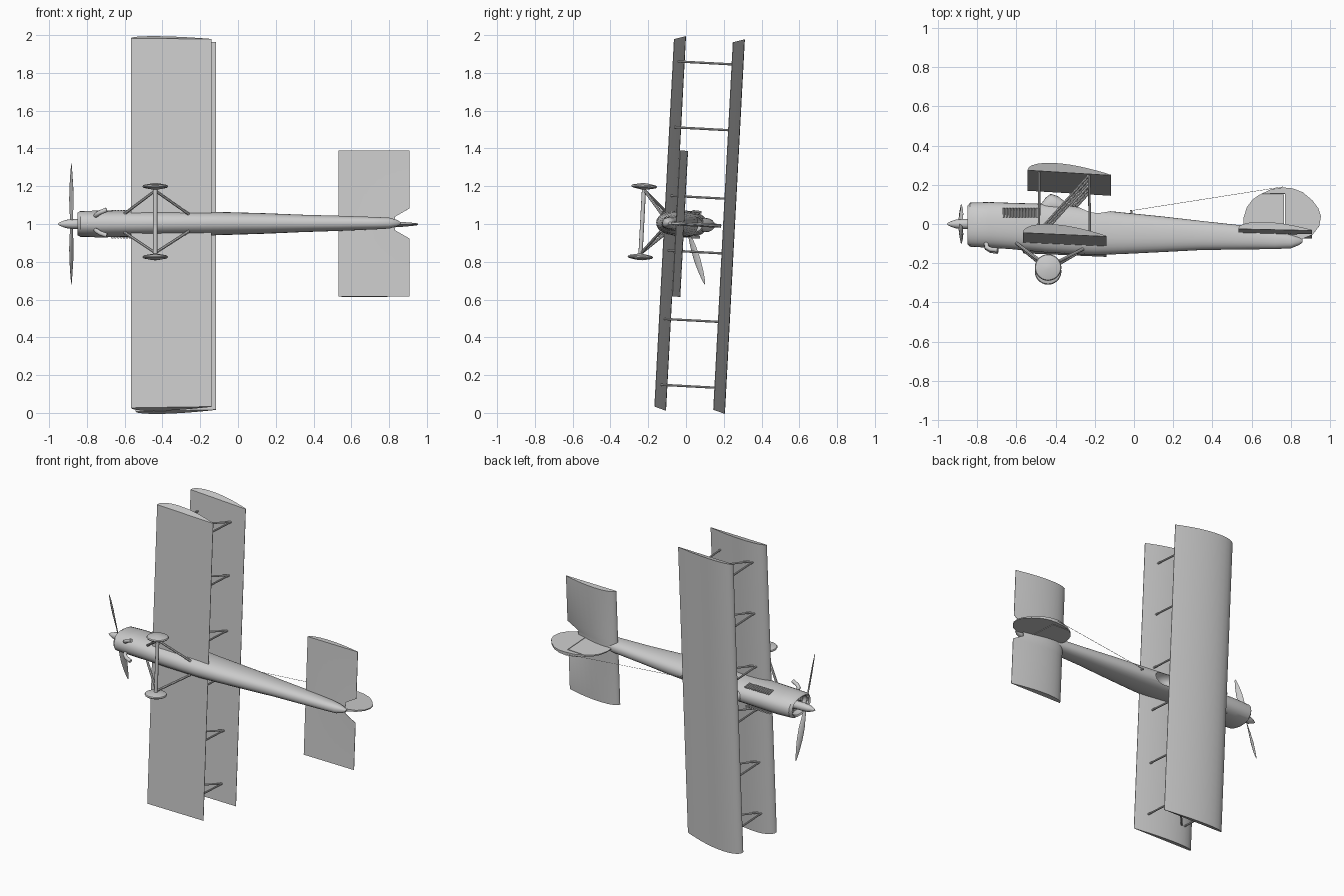
import bpy, bmesh, math
from mathutils import Matrix, Vector

if "Cube" in bpy.data.objects:
    bpy.data.objects.remove(bpy.data.objects["Cube"])

# Parts are built with x along the body, y up, z along the span;
# the whole aircraft then stands on a wing tip with a slight roll.
STAND = Matrix.Translation((0, 0, 1)) @ Matrix.Rotation(math.radians(-3.05), 4, 'X')


def finish(name, bm, angle=35):
    bmesh.ops.recalc_face_normals(bm, faces=bm.faces)
    mesh = bpy.data.meshes.new(name)
    bm.to_mesh(mesh)
    bm.free()
    mesh.polygons.foreach_set("use_smooth", [True] * len(mesh.polygons))
    mesh.set_sharp_from_angle(angle=math.radians(angle))
    obj = bpy.data.objects.new(name, mesh)
    bpy.context.scene.collection.objects.link(obj)
    obj.matrix_world = STAND
    return obj


def add_loft(bm, rings):
    rows = [[bm.verts.new(p) for p in ring] for ring in rings]
    n = len(rows[0])
    for a, b in zip(rows, rows[1:]):
        for i in range(n):
            j = (i + 1) % n
            bm.faces.new((a[i], a[j], b[j], b[i]))
    bm.faces.new(rows[0])
    bm.faces.new(rows[-1][::-1])


def loft(name, rings, angle=35):
    bm = bmesh.new()
    add_loft(bm, rings)
    return finish(name, bm, angle)


def oval(x, top, bottom, half, n=28, power=0.88):
    """Rounded body section at x."""
    mid, h = (top + bottom) / 2, (top - bottom) / 2
    ring = []
    for i in range(n):
        a = 2 * math.pi * i / n
        c, s = math.cos(a), math.sin(a)
        ring.append((x, mid + h * math.copysign(abs(c) ** power, c),
                     half * math.copysign(abs(s) ** power, s)))
    return ring


def disc(radius, z, cx=0, cy=0, n=28):
    return [(cx + radius * math.cos(2 * math.pi * i / n),
             cy + radius * math.sin(2 * math.pi * i / n), z) for i in range(n)]


def rods(name, pairs, radius, sides=8):
    bm = bmesh.new()
    for a, b in pairs:
        a, b = Vector(a), Vector(b)
        turn = (b - a).to_track_quat('Z', 'Y').to_matrix().to_4x4()
        bmesh.ops.create_cone(bm, cap_ends=True, segments=sides, radius1=radius,
                              radius2=radius, depth=(b - a).length,
                              matrix=Matrix.Translation((a + b) / 2) @ turn)
    return finish(name, bm)


def airfoil(le, te, y_le, y_te, thick, n=14):
    """Flat-bottomed section, upper side then lower side."""
    us = [(1 - math.cos(math.pi * i / n)) / 2 for i in range(n + 1)]
    point = lambda u, h: (le + (te - le) * u, y_le + (y_te - y_le) * u + h)
    upper = [point(u, 0.003 + thick * math.sqrt(u) * (1 - u) / 0.385) for u in us]
    return upper + [point(u, 0) for u in reversed(us)]


# Wings, with tips that lean out towards the upper surface
def wing(name, le, te, y_le, y_te, thick):
    section = airfoil(le, te, y_le, y_te, thick)
    loft(name, [[(x, y, s * (0.974 + 0.3 * (y - y_te))) for x, y in section]
                for s in (-1, 1)])


wing("upper_wing", -0.542, -0.117, 0.222, 0.196, 0.042)
wing("lower_wing", -0.566, -0.139, -0.097, -0.116, 0.047)

# Tailplane with the notch that clears the rudder
rings = []
for z, te in ((-0.387, 0.908), (-0.08, 0.908), (-0.035, 0.83),
              (0.035, 0.83), (0.08, 0.908), (0.387, 0.908)):
    rings.append([(x, y, z) for x, y in airfoil(0.532, te, -0.046, -0.054, 0.036)])
loft("tailplane", rings)

# Fuselage with recessed nose: x, top, bottom, half width
stations = [
    (-0.80, 0.080, -0.088, 0.048), (-0.842, 0.083, -0.092, 0.051),
    (-0.849, 0.092, -0.102, 0.060), (-0.835, 0.109, -0.116, 0.068),
    (-0.74, 0.112, -0.121, 0.071), (-0.63, 0.108, -0.128, 0.070),
    (-0.45, 0.103, -0.145, 0.068), (-0.33, 0.094, -0.152, 0.066),
    (-0.20, 0.074, -0.158, 0.064), (-0.05, 0.058, -0.153, 0.060),
    (0.15, 0.038, -0.143, 0.054), (0.34, 0.016, -0.133, 0.046),
    (0.54, -0.006, -0.130, 0.040), (0.72, -0.035, -0.128, 0.033),
    (0.80, -0.055, -0.124, 0.029), (0.84, -0.068, -0.108, 0.018),
    (0.86, -0.076, -0.094, 0.006)]
fuselage = loft("fuselage", [oval(*s) for s in stations])

# Cockpit opening
bm = bmesh.new()
bmesh.ops.create_uvsphere(bm, u_segments=24, v_segments=12, radius=1,
                          matrix=Matrix.Translation((-0.2, 0.085, 0))
                          @ Matrix.Diagonal((0.085, 0.07, 0.043, 1)))
cutter = finish("cockpit_cutter", bm)
cutter.hide_render = True
cut = fuselage.modifiers.new("cockpit", 'BOOLEAN')
cut.operation, cut.solver, cut.object = 'DIFFERENCE', 'EXACT', cutter
bpy.context.view_layer.update()
graph = bpy.context.evaluated_depsgraph_get()
cut_mesh = bpy.data.meshes.new_from_object(fuselage.evaluated_get(graph))
fuselage.modifiers.clear()
fuselage.data = cut_mesh
fuselage.data.set_sharp_from_angle(angle=math.radians(35))
bpy.data.objects.remove(cutter)

# Fairing ahead of the cockpit
loft("windscreen_fairing", [oval(x, top, 0.05, half, 16, 1) for x, top, half in (
    (-0.475, 0.10, 0.025), (-0.45, 0.135, 0.034), (-0.425, 0.154, 0.038),
    (-0.39, 0.143, 0.036), (-0.32, 0.09, 0.025))])

# Fin and rudder, thickest near the hinge
def plate(name, outline):
    half = lambda x: 0.003 + 0.008 * max(0, 1 - abs(x - 0.76) / 0.2)
    loft(name, [[(x, y, s * half(x)) for x, y in outline] for s in (-1, 1)])


plate("fin", [(0.56, -0.04), (0.558, 0.03), (0.575, 0.085), (0.605, 0.125),
              (0.64, 0.15), (0.765, 0.15), (0.765, -0.07)])
plate("rudder", [(0.769, -0.08), (0.769, 0.154), (0.65, 0.154), (0.70, 0.177),
                 (0.76, 0.186), (0.81, 0.181), (0.86, 0.162), (0.91, 0.12),
                 (0.94, 0.08), (0.953, 0.04), (0.945, -0.01), (0.91, -0.055),
                 (0.85, -0.08)])

# Spinner and engine face
loft("spinner", [oval(x, r, -r, r, 16, 1) for x, r in (
    (-0.953, 0.003), (-0.94, 0.011), (-0.91, 0.022), (-0.87, 0.026), (-0.79, 0.026))])
rods("engine_face", [((-0.82, y, z), (-0.79, y, z)) for y in (-0.05, 0.048)
                     for z in (-0.02, 0.02)], 0.015, 12)

# Two twisted propeller blades
bm = bmesh.new()
for side in (-1, 1):
    along = side * Vector((0, -0.117, 0.314)).normalized()
    across = Vector((1, 0, 0)).cross(along)
    rings = []
    for r, chord, twist in ((0.01, 0.018, 55), (0.06, 0.024, 48), (0.13, 0.038, 38),
                            (0.20, 0.040, 28), (0.27, 0.028, 22), (0.32, 0.012, 18),
                            (0.336, 0.003, 16)):
        t = math.radians(twist)
        wide = across * math.cos(t) + Vector((math.sin(t), 0, 0))
        thin = wide.cross(along)
        centre = Vector((-0.882, 0, 0)) + along * r
        rings.append([centre + wide * chord / 2 * math.cos(a * math.pi / 5)
                      + thin * chord * 0.13 * math.sin(a * math.pi / 5)
                      for a in range(10)])
    add_loft(bm, rings)
finish("propeller", bm)

# Struts between the wings: front, rear and diagonal
struts = []
for z in (-0.857, -0.508, -0.145, 0.145, 0.508, 0.857):
    front, rear = (-0.485, -0.075, z), (-0.225, -0.09, z)
    struts += [(front, (-0.482, 0.235, z)), (rear, (-0.228, 0.215, z)),
               ((-0.475, -0.07, z), (-0.22, 0.215, z))]
rods("wing_struts", struts, 0.006)

# Landing gear
AXLE_X, AXLE_Y = -0.438, -0.232
rods("axle", [((AXLE_X, AXLE_Y, -0.2), (AXLE_X, AXLE_Y, 0.2))], 0.011, 12)
legs = []
for side in (-1, 1):
    foot = (AXLE_X, AXLE_Y + 0.005, side * 0.165)
    legs += [(foot, (-0.60, -0.10, side * 0.05)), (foot, (-0.26, -0.13, side * 0.045))]
    loft("left_wheel" if side > 0 else "right_wheel",
         [disc(r, side * 0.187 + h, AXLE_X, AXLE_Y) for h, r in (
             (-0.017, 0.012), (-0.009, 0.055), (-0.006, 0.064), (0, 0.068),
             (0.006, 0.064), (0.009, 0.055), (0.017, 0.012))])
rods("landing_gear_legs", legs, 0.008)

# Row of exhaust stubs on each side
stubs = []
for i in range(12):
    x = -0.665 + i * 0.0155
    for side in (-1, 1):
        stubs.append(((x, 0.03, side * 0.07), (x, 0.078, side * 0.066)))
rods("exhaust_stubs", stubs, 0.0065)

# Bent pipes below the nose
for side in (-1, 1):
    curve = bpy.data.curves.new("nose_pipe", 'CURVE')
    curve.dimensions, curve.bevel_depth, curve.use_fill_caps = '3D', 0.012, True
    spline = curve.splines.new('POLY')
    path = [(-0.755, -0.09, 0.035), (-0.75, -0.122, 0.042), (-0.73, -0.133, 0.055),
            (-0.695, -0.137, 0.068)]
    spline.points.add(len(path) - 1)
    for p, (x, y, z) in zip(spline.points, path):
        p.co = (x, y, side * z, 1)
    pipe = bpy.data.objects.new("left_pipe" if side > 0 else "right_pipe", curve)
    bpy.context.scene.collection.objects.link(pipe)
    pipe.matrix_world = STAND

# Aerial wire and its mast
rods("aerial_mast", [((-0.01, 0.04, 0), (-0.015, 0.072, 0))], 0.005)
rods("aerial_wire", [((-0.015, 0.068, 0), (0.76, 0.19, 0))], 0.0012, 6)
